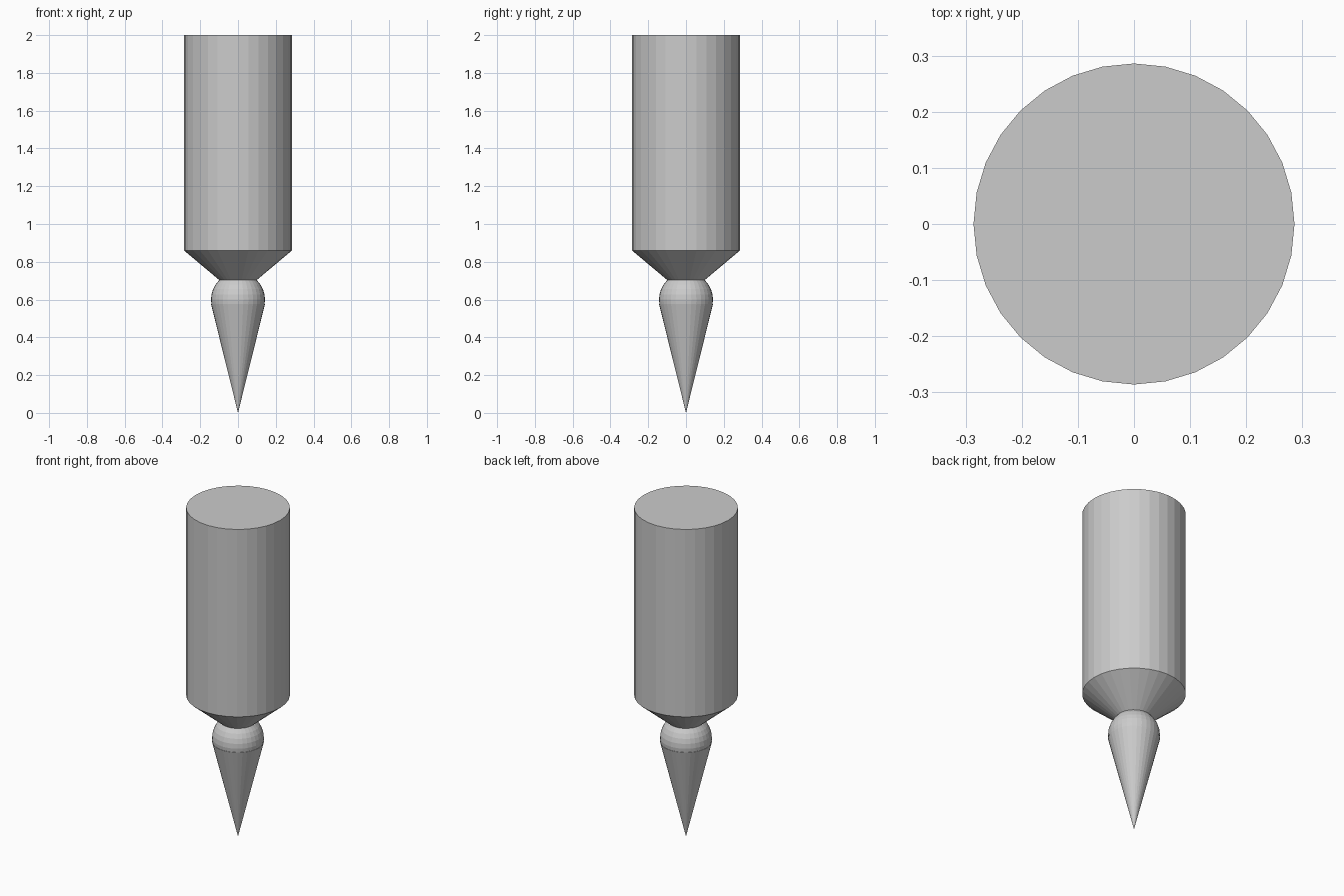
import bpy

if "Cube" in bpy.data.objects:
    bpy.data.objects.remove(bpy.data.objects["Cube"])

SIDES = 32


def tapered(name, z0, z1, r0, r1):
    """Vertical cylinder, cone or frustum between two heights."""
    bpy.ops.mesh.primitive_cone_add(
        vertices=SIDES, radius1=r0, radius2=r1, depth=z1 - z0,
        location=(0, 0, (z0 + z1) / 2))
    bpy.context.object.name = name


# Thick upper shaft
tapered("shaft", 0.86, 2.0, 0.286, 0.286)

# Tapered collar whose tip is buried in the ball
tapered("collar", 0.62, 0.86, 0.0, 0.286)

# Ball joint
bpy.ops.mesh.primitive_uv_sphere_add(
    segments=SIDES, ring_count=16, radius=0.143, location=(0, 0, 0.60))
bpy.context.object.name = "ball"

# Pointed tip
tapered("point", 0.0, 0.577, 0.0, 0.143)
